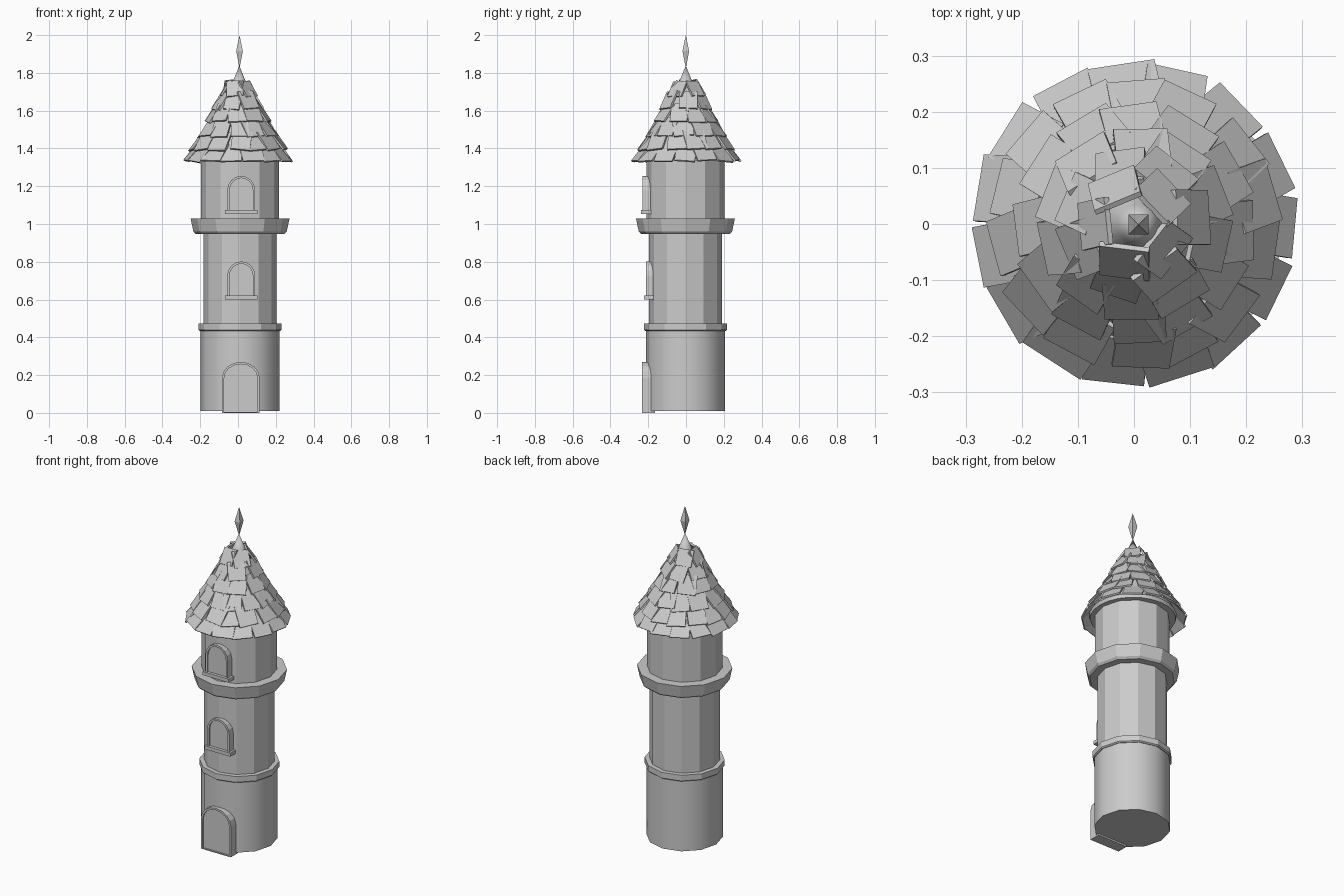
import bpy, bmesh, math, random
from mathutils import Vector, Matrix

if "Cube" in bpy.data.objects:
    bpy.data.objects.remove(bpy.data.objects["Cube"])

random.seed(4)
CX, CY = 0.011, -0.003   # tower axis


def finish(name, bm, smooth=False):
    bmesh.ops.recalc_face_normals(bm, faces=bm.faces[:])
    me = bpy.data.meshes.new(name)
    bm.to_mesh(me)
    bm.free()
    ob = bpy.data.objects.new(name, me)
    bpy.context.collection.objects.link(ob)
    if smooth:
        bpy.ops.object.select_all(action='DESELECT')
        ob.select_set(True)
        bpy.context.view_layer.objects.active = ob
        bpy.ops.object.shade_smooth_by_angle(angle=math.radians(40))
    return ob


def turned(name, profile, sides=12, smooth=False, phase=0.0, cx=CX, cy=CY):
    """Closed solid of revolution from (radius, z) pairs, bottom to top."""
    bm = bmesh.new()
    rings = []
    for r, z in profile:
        if r == 0:
            rings.append([bm.verts.new((cx, cy, z))])
        else:
            rings.append([bm.verts.new((cx + r * math.cos(phase + math.tau * i / sides),
                                        cy + r * math.sin(phase + math.tau * i / sides), z))
                          for i in range(sides)])
    for a, b in zip(rings, rings[1:]):
        for i in range(sides):
            j = (i + 1) % sides
            if len(a) == 1:
                bm.faces.new((a[0], b[j], b[i]))
            elif len(b) == 1:
                bm.faces.new((a[i], a[j], b[0]))
            else:
                bm.faces.new((a[i], a[j], b[j], b[i]))
    for ring in (rings[0], rings[-1]):
        if len(ring) > 1:
            bm.faces.new(ring)
    return finish(name, bm, smooth)


def box(name, lo, hi):
    bm = bmesh.new()
    size = Vector(hi) - Vector(lo)
    mid = (Vector(hi) + Vector(lo)) / 2
    bmesh.ops.create_cube(bm, size=1, matrix=Matrix.Translation(mid) @ Matrix.Diagonal((*size, 1)))
    return finish(name, bm)


def arched_panel(name, x, half, z0, spring, top, front, back, frame=0.012, recess=0.009):
    """Arched frame facing -y with a recessed panel inside."""
    def outline(inset, y):
        h = half - inset
        pts = [(x - h, y, z0 + inset * 0.5), (x + h, y, z0 + inset * 0.5)]
        for i in range(9):
            a = math.pi * i / 8
            pts.append((x + h * math.cos(a), y, spring + (top - spring - inset) * math.sin(a)))
        return pts
    bm = bmesh.new()
    loops = [[bm.verts.new(p) for p in outline(i, y)] for i, y in
             ((0, back), (0, front), (frame, front), (frame, front + recess))]
    n = len(loops[0])
    for a, b in zip(loops, loops[1:]):
        for i in range(n):
            j = (i + 1) % n
            bm.faces.new((a[i], a[j], b[j], b[i]))
    bm.faces.new(loops[0])
    bm.faces.new(loops[-1])
    return finish(name, bm)


# Tower body
turned("base_wall", [(0.21, 0.01), (0.21, 0.44)], smooth=True)
turned("lower_ring", [(0.213, 0.434), (0.22, 0.44), (0.22, 0.474)])
turned("middle_wall", [(0.193, 0.46), (0.193, 0.96)])
turned("balcony", [(0.235, 0.948), (0.247, 0.96), (0.262, 1.03)])
turned("upper_wall", [(0.207, 1.02), (0.207, 1.36)])

# Door and windows with sills
arched_panel("door", 0.015, 0.1, 0.0, 0.185, 0.27, -0.233, -0.165)
for level, z, front in (("middle", 0.605, -0.213), ("upper", 1.058, -0.229)):
    arched_panel(level + "_window", 0.017, 0.074, z, z + 0.12, z + 0.197, front, -0.165)
    box(level + "_window_sill", (-0.07, front - 0.009, z - 0.004), (0.104, -0.165, z + 0.017))

# Roof core and finial
turned("roof_cone", [(0.235, 1.335), (0.24, 1.355), (0.13, 1.55), (0.036, 1.75), (0, 1.838)],
       sides=24, smooth=True, cx=0.007, cy=-0.001)
turned("finial", [(0, 1.825), (0.025, 1.915), (0, 2.0)], sides=4,
       phase=math.pi / 4, cx=0.008, cy=-0.001)

# Shingles: rows of slightly crooked tiles (count, lower radius, lower z, pitch, width, length)
rows = [(15, 0.282, 1.333, 49, 0.116, 0.12),
        (14, 0.252, 1.392, 52, 0.108, 0.12),
        (12, 0.208, 1.462, 54, 0.102, 0.12),
        (10, 0.166, 1.540, 56, 0.098, 0.11),
        (7, 0.130, 1.607, 57, 0.094, 0.105),
        (5, 0.094, 1.675, 58, 0.088, 0.095)]
bm = bmesh.new()
for k, (count, radius, z, pitch, width, length) in enumerate(rows):
    for i in range(count):
        a = math.tau * (i + 0.5 * (k % 2) + random.uniform(-0.12, 0.12)) / count
        p = math.radians(pitch + random.uniform(-3, 3))
        # local x = across, y = up the slope, z = outward
        m = (Matrix.Translation((0.001, 0, 0)) @ Matrix.Rotation(a + math.pi / 2, 4, 'Z')
             @ Matrix.Translation((0, -radius, z + random.uniform(-0.004, 0.006)))
             @ Matrix.Rotation(p, 4, 'X')
             @ Matrix.Rotation(math.radians(random.uniform(-8, 8)), 4, 'Z')
             @ Matrix.Translation((0, length / 2, 0))
             @ Matrix.Diagonal((width * random.uniform(0.92, 1.06), length, 0.01, 1)))
        bmesh.ops.create_cube(bm, size=1, matrix=m)
finish("roof_shingles", bm)
